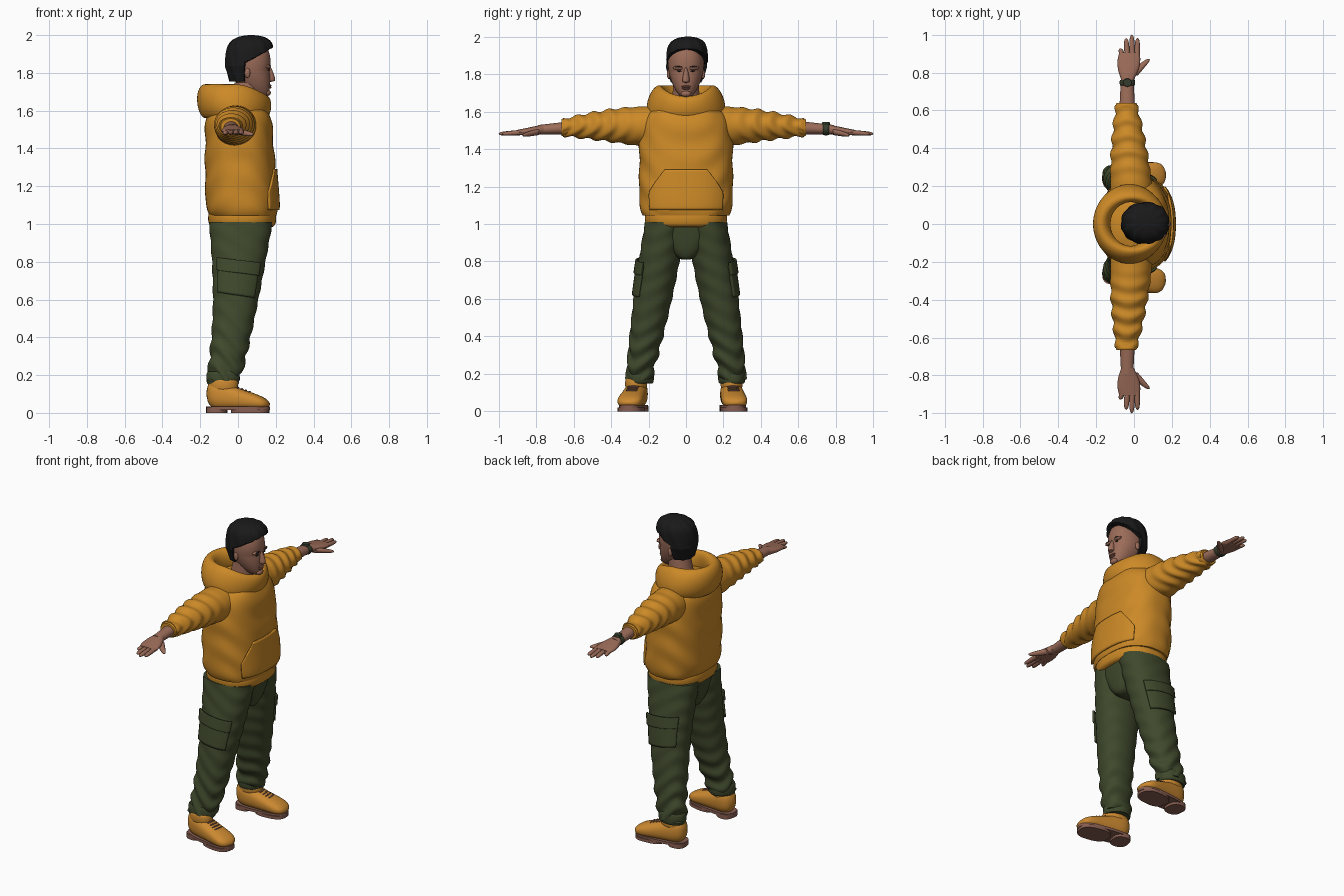
import bpy, bmesh
from math import sin, cos, pi, copysign, radians
from mathutils import Matrix

if "Cube" in bpy.data.objects:
    bpy.data.objects.remove(bpy.data.objects["Cube"])


def material(name, red, green, blue):
    mat = bpy.data.materials.new(name)
    mat.use_nodes = True
    mat.diffuse_color = (red, green, blue, 1)
    shader = next(node for node in mat.node_tree.nodes if node.type == "BSDF_PRINCIPLED")
    shader.inputs["Base Color"].default_value = mat.diffuse_color
    shader.inputs["Roughness"].default_value = 0.8
    return mat


ORANGE = material("orange fleece", 0.6, 0.25, 0.02)
GREEN = material("olive cotton", 0.05, 0.066, 0.025)
SKIN = material("brown skin", 0.33, 0.15, 0.1)
LIP = material("lip skin", 0.24, 0.1, 0.07)
BLACK = material("black hair", 0.01, 0.01, 0.01)
LEATHER = material("tan leather", 0.6, 0.25, 0.03)
SOLE = material("brown rubber", 0.24, 0.11, 0.08)
STRAP = material("dark strap", 0.035, 0.045, 0.025)

made = []
IDENTITY = Matrix.Identity(4)
MIRROR = Matrix.Scale(-1, 4, (0, 1, 0))
SIDES = (("left", IDENTITY), ("right", MIRROR))


def mix(start, end, u):
    return start + (end - start) * u


def clamp(value):
    return min(1, max(0, value))


def hump(u):
    """Rises from zero to one and back."""
    return max(0, sin(pi * u))


def dome(u, sharpness):
    """Stays near one, then rounds off as u reaches one."""
    return max(0.01, 1 - abs(u) ** sharpness) ** 0.5


def finish(name, bm, mat, placing):
    bm.transform(placing)
    bmesh.ops.recalc_face_normals(bm, faces=bm.faces)
    mesh = bpy.data.meshes.new(name)
    bm.to_mesh(mesh)
    bm.free()
    mesh.materials.append(mat)
    ob = bpy.data.objects.new(name, mesh)
    bpy.context.collection.objects.link(ob)
    made.append(ob)
    return ob


def loft(name, section, mat, axis="Z", around=40, rows=30, power=2.0, placing=IDENTITY,
         fold=None, drop=None, span=None, limits=(0, 1)):
    """Skin over rings from section(u): position, two centres, two radii.
    fold swells a ring, drop slides it along the axis, span makes an open panel."""
    bm = bmesh.new()
    grid = []
    for r in range(rows + 1):
        u = mix(*limits, r / rows)
        position, centre_a, centre_b, radius_a, radius_b = section(u)
        row = []
        for j in range(around):
            angle = 2 * pi * j / around
            if span:
                middle, half = span(u)
                angle = mix(middle - half, middle + half, j / (around - 1))
            swell = fold(u, angle) if fold else 0
            along = position + (drop(u, angle) if drop else 0)
            c, s = [copysign(abs(v) ** (2 / power), v) for v in (cos(angle), sin(angle))]
            a = centre_a + (radius_a + swell) * c
            b = centre_b + (radius_b + swell) * s
            row.append(bm.verts.new({"X": (along, a, b), "Y": (a, along, b), "Z": (a, b, along)}[axis]))
        grid.append(row)
    for low, high in zip(grid, grid[1:]):
        for j in range(around - 1 if span else around):
            k = (j + 1) % around
            bm.faces.new((low[j], low[k], high[k], high[j]))
    if not span:
        bm.faces.new(grid[0])
        bm.faces.new(grid[-1])
    ob = finish(name, bm, mat, placing)
    if span:
        shell = ob.modifiers.new("thickness", "SOLIDIFY")
        shell.thickness, shell.offset = 0.012, 0


def band(name, mat, axis, start, end, centre, radii, placing=IDENTITY, fold=None, power=2.0):
    """A short ring with softly rolled edges."""
    def section(u):
        roll = mix(0.9, 1, hump(u) ** 0.4)
        return mix(start, end, u), *centre, radii[0] * roll, radii[1] * roll
    loft(name, section, mat, axis, around=96, rows=10, power=power, placing=placing, fold=fold)


def ball(name, centre, size, mat, placing=IDENTITY):
    bm = bmesh.new()
    bmesh.ops.create_uvsphere(bm, u_segments=20, v_segments=12, radius=1)
    bm.transform(Matrix.Translation(centre) @ Matrix.Diagonal((*size, 1)))
    finish(name, bm, mat, placing)


# Hoodie body, hem and front pouch
def torso(u):
    tuck = 0.02 * (1 - u) ** 20
    return (mix(1.045, 1.66, u), mix(0.028, 0, u ** 0.6), 0,
            mix(0.195, 0.173, u) * dome(u, 16) - tuck, 0.25 * dome(u, 9) - tuck)


loft("hoodie_body", torso, ORANGE, around=72, rows=60, power=2.4,
     fold=lambda u, angle: 0.004 * sin(23 * u + 3 * cos(2 * angle)) * sin(2 * angle + 2 * u))
band("hoodie_hem", ORANGE, "Z", 0.985, 1.075, (0.022, 0), (0.18, 0.219), power=2.4)
loft("front_pouch", torso, ORANGE, rows=16, power=2.4, limits=(0.05, 0.4),
     fold=lambda u, angle: 0.004, span=lambda u: (0, 0.82 - 2.2 * max(0, u - 0.2)))


# Hood lying open around the neck: outside, over the rim, then down inside
def hood(u):
    turn = mix(-pi / 2, 1.15 * pi, u)
    wall, lift = 0.045 * cos(turn), sin(turn)
    return 1.65 + 0.09 * lift, -0.02, 0, 0.152 + wall, 0.16 + wall - 0.015 * lift


loft("hood", hood, ORANGE, around=56, rows=36,
     fold=lambda u, angle: 0.003 * sin(9 * u + 3 * cos(angle)),
     drop=lambda u, angle: -0.1 * u * max(0, cos(angle)) ** 2)


# Arms: sleeves, cuffs, forearms and hands
def sleeve(u):
    return (mix(0.12, 0.63, u), mix(-0.01, -0.04, u), 1.515 + 0.01 * hump(u),
            mix(0.112, 0.055, u ** 1.8), mix(0.112, 0.046, u ** 1.4))


def forearm(u):
    return mix(0.58, 0.79, u), -0.036, mix(1.515, 1.503, u), mix(0.043, 0.032, u), mix(0.037, 0.025, u)


def palm(u):
    return (mix(0.76, 0.905, u), mix(-0.034, -0.024, u), mix(1.505, 1.488, u),
            0.033 + 0.027 * sin(2.3 * u), mix(0.026, 0.013, u))


def finger(index):
    root, tip = 0.026 * index - 0.062, 1 - 0.018 * (index - 2) ** 2
    return lambda u: (mix(0.87, tip, u), root * mix(0.95, 1.15, u), mix(1.489, 1.481, u),
                      mix(0.0155, 0.013, u) * dome(u, 8), mix(0.014, 0.011, u) * dome(u, 8))


def thumb(u):
    return (mix(0.785, 0.873, u), mix(-0.01, 0.078, u), mix(1.492, 1.473, u),
            mix(0.03, 0.017, u) * dome(u, 8), mix(0.018, 0.011, u) * dome(u, 8))


for side, placing in SIDES:
    # The right sleeve reaches a little further down the arm
    reach = Matrix.Translation((0, -0.025 if side == "right" else 0, 0)) @ placing
    loft(side + "_sleeve", sleeve, ORANGE, "Y", around=48, rows=70, placing=reach,
         fold=lambda u, angle: 0.006 * clamp(3 * u - 0.5) * sin(38 * u + 2.5 * sin(angle) + 2 * cos(2 * angle)))
    band(side + "_cuff", ORANGE, "Y", 0.595, 0.64, (-0.04, 1.515), (0.057, 0.048), reach)
    loft(side + "_forearm", forearm, SKIN, "Y", around=24, placing=placing)
    loft(side + "_palm", palm, SKIN, "Y", around=24, power=2.3, placing=placing)
    for index, label in enumerate(("little", "ring", "middle", "index")):
        loft(f"{side}_{label}_finger", finger(index), SKIN, "Y", around=12, rows=16, placing=placing)
    loft(side + "_thumb", thumb, SKIN, "Y", around=14, rows=16, placing=placing)

# Wrist watch on the left arm
band("watch_strap", STRAP, "Y", 0.732, 0.762, (-0.035, 1.506), (0.041, 0.033))
band("watch_case", STRAP, "Z", 1.525, 1.543, (-0.035, 0.747), (0.024, 0.022))


# Trousers: seat, legs, turned cuffs and thigh pockets
def seat(u):
    return mix(0.81, 1.03, u), 0.015, 0, mix(0.09, 0.163, u ** 0.4), mix(0.02, 0.213, u ** 0.6)


def leg(u):
    return (mix(0.17, 1.01, u), mix(-0.08, 0.015, u ** 0.8) + 0.012 * hump(u), mix(0.25, 0.108, u),
            mix(0.082, 0.168, u ** 0.8) - 0.012 * hump(u), mix(0.066, 0.11, u) + 0.014 * hump(u))


def leg_folds(u, angle):
    return mix(0.01, 0.002, clamp(2.5 * u)) * sin(52 * u + 3 * cos(angle) + 2 * sin(2 * angle))


def slant(u, angle):
    return -0.02 * cos(angle)


loft("trouser_seat", seat, GREEN, power=2.6)
for side, placing in SIDES:
    loft(side + "_trouser_leg", leg, GREEN, around=48, rows=90, power=2.2, placing=placing, fold=leg_folds)
    band(side + "_trouser_cuff", GREEN, "Z", 0.15, 0.22, (-0.08, 0.247), (0.087, 0.073), placing,
         lambda u, angle: 0.003 * sin(3 * angle))
    for part, limits, puff in (("pocket", (0.54, 0.74), 0.006), ("flap", (0.68, 0.76), 0.013)):
        loft(f"{side}_thigh_{part}", leg, GREEN, around=20, rows=12, power=2.2, placing=placing, limits=limits,
             span=lambda u: (pi / 2, 0.8), fold=lambda u, angle: puff, drop=slant)


# Boots: upper, welt, split sole, collar and laces
def boot_top(u):
    return mix(0.19, 0.075, u)


def boot(u):
    rounding = dome(2 * u - 1, 6)
    return (mix(-0.168, 0.17, u), 0, boot_top(u) / 2 + 0.008,
            mix(0.058, 0.072, u) * rounding, (boot_top(u) / 2 - 0.008) * rounding)


def slab(low, high, back, front, half_width):
    return lambda u: (mix(low, high, u), (back + front) / 2, 0, (front - back) / 2, half_width)


soles = {"welt": slab(0.016, 0.033, -0.17, 0.17, 0.068),
         "heel": slab(0, 0.03, -0.168, -0.06, 0.06),
         "fore_sole": slab(0, 0.02, -0.035, 0.166, 0.07)}
for side, y, toe_turn in (("left", 0.25, 5), ("right", -0.28, -10)):
    placing = Matrix.Translation((0, y, 0)) @ Matrix.Rotation(radians(toe_turn), 4, "Z")
    loft(side + "_boot_upper", boot, LEATHER, "X", rows=40, power=2.4, placing=placing)
    for part, section in soles.items():
        loft(f"{side}_boot_{part}", section, SOLE, rows=1, power=2.6, placing=placing)
    band(side + "_boot_collar", LEATHER, "Z", 0.12, 0.175, (-0.08, 0), (0.08, 0.058), placing)
    for u in (0.5, 0.56, 0.62, 0.68):
        ball(f"{side}_lace", (mix(-0.168, 0.17, u), 0, boot_top(u)), (0.005, 0.032, 0.005), SOLE, placing)


# Head, neck and face
def neck(u):
    return mix(1.56, 1.75, u), mix(0.02, 0.05, u), 0, mix(0.08, 0.067, u), mix(0.08, 0.068, u)


def head(u):
    fullness = hump(u ** 1.36) ** 0.32
    return (mix(1.672, 1.98, u), mix(0.135, 0.057, clamp(2.2 * u) ** 0.6), 0,
            0.115 * fullness, 0.096 * fullness ** 1.1)


def nose(u):
    fullness = hump(u ** 0.4) ** 0.6
    return mix(1.752, 1.84, u), mix(0.174, 0.165, u), 0, 0.024 * fullness, 0.019 * fullness


loft("neck", neck, SKIN, rows=10)
loft("head", head, SKIN, around=48, rows=48, power=2.2)
loft("nose", nose, SKIN, around=16, rows=16)
ball("upper_lip", (0.168, 0, 1.733), (0.01, 0.027, 0.006), LIP)
ball("lower_lip", (0.167, 0, 1.723), (0.01, 0.022, 0.006), LIP)
ball("chin", (0.156, 0, 1.695), (0.018, 0.028, 0.017), SKIN)
for side, placing in SIDES:
    ball(side + "_eye", (0.163, 0.036, 1.816), (0.006, 0.012, 0.004), BLACK, placing)
    ball(side + "_brow_ridge", (0.158, 0.036, 1.833), (0.015, 0.034, 0.011), SKIN, placing)
    ball(side + "_eyebrow", (0.165, 0.038, 1.837), (0.01, 0.023, 0.005), BLACK, placing)
    ball(side + "_ear", (0.05, 0.092, 1.8), (0.015, 0.01, 0.026), SKIN, placing)


# Hair cap, sinking under the skin in front of the hairline
def hair(u):
    fullness = mix(0.75, 1, clamp(3 * u)) * dome(u, 8)
    return mix(1.755, 2, u), mix(0.05, 0.07, u), 0.01 * u, 0.126 * fullness, 0.11 * fullness


def hairline(u, angle):
    limit = mix(0.045, 0.19, clamp(3 * u - 1.2))
    bare = clamp((0.064 + 0.126 * cos(angle) - limit) / 0.012)
    return 0.0025 * sin(11 * angle + 8 * u) - 0.045 * bare


loft("hair", hair, BLACK, around=72, rows=60, power=2.1, fold=hairline)

# Smooth shading with crisp edges
for ob in bpy.context.selected_objects:
    ob.select_set(False)
for ob in made:
    ob.select_set(True)
bpy.context.view_layer.objects.active = made[0]
bpy.ops.object.shade_smooth_by_angle(angle=radians(40))
